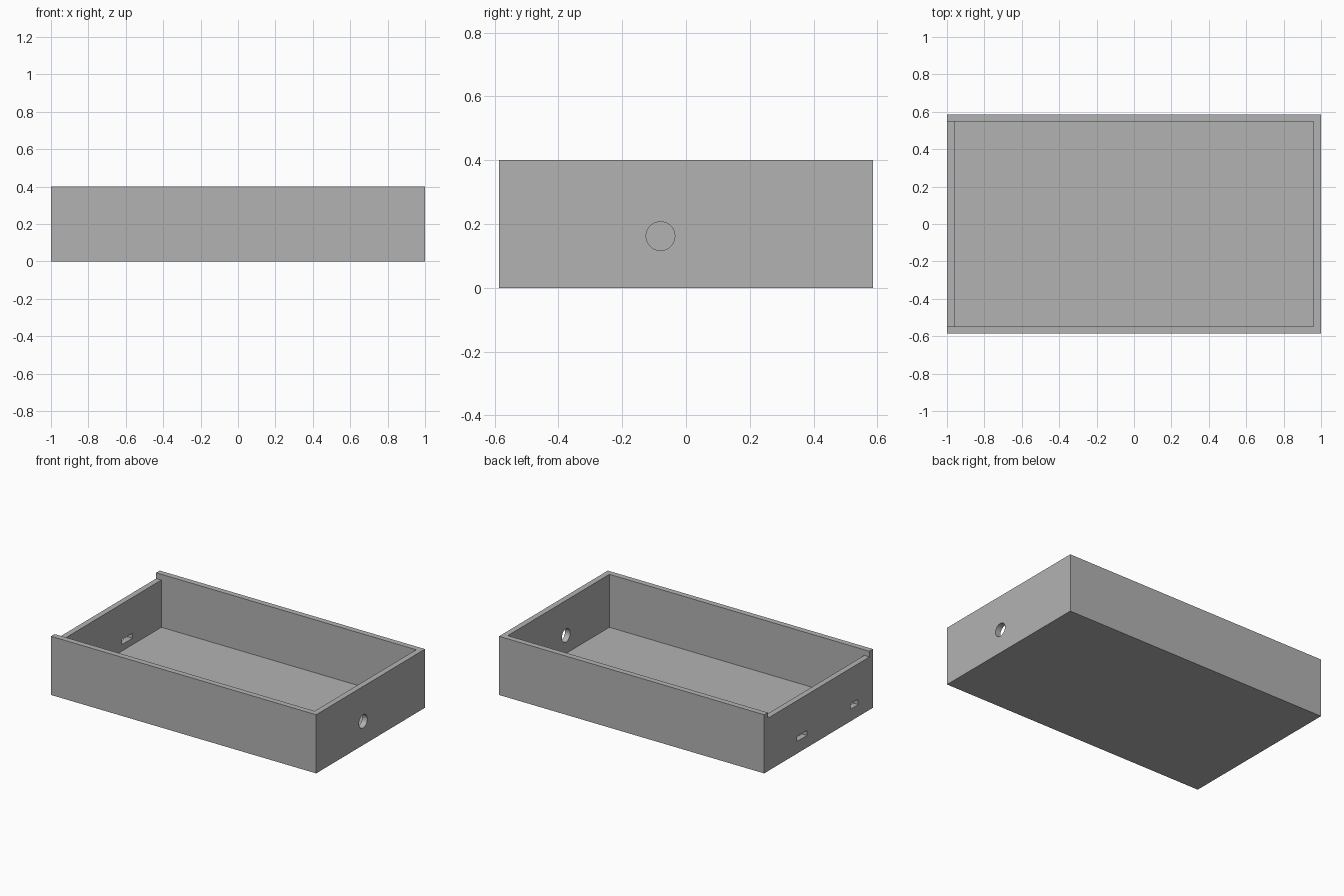
import bpy
import math

default = bpy.data.objects.get("Cube")
if default:
    bpy.data.objects.remove(default, do_unlink=True)

# Overall dimensions
HX, HY, H, WALL = 1.0, 0.586, 0.4, 0.039
IX, IY = HX - WALL, HY - WALL

grey = bpy.data.materials.new("plain grey")
grey.use_nodes = True
colour = (0.45, 0.45, 0.45, 1)
grey.diffuse_color = colour
grey.node_tree.nodes["Principled BSDF"].inputs["Base Color"].default_value = colour


def box(name, x, y, z):
    """Box from (min, max) ranges on each axis."""
    bpy.ops.mesh.primitive_cube_add(size=1, location=[sum(r) / 2 for r in (x, y, z)])
    ob = bpy.context.object
    ob.name = name
    ob.scale = [r[1] - r[0] for r in (x, y, z)]
    bpy.ops.object.transform_apply(location=True, rotation=True, scale=True)
    ob.data.materials.append(grey)
    return ob


def cut(target, cutter):
    """Subtract the cutter and remove it."""
    cutter.hide_render = True
    mod = target.modifiers.new(cutter.name, 'BOOLEAN')
    mod.operation = 'DIFFERENCE'
    mod.solver = 'EXACT'
    mod.object = cutter
    bpy.context.view_layer.objects.active = target
    bpy.ops.object.modifier_apply(modifier=mod.name)
    bpy.data.objects.remove(cutter, do_unlink=True)


# Open tray
tray = box("enclosure_tray", (-HX, HX), (-HY, HY), (0, H))
cut(tray, box("cavity", (-IX, IX), (-IY, IY), (WALL, H + 0.2)))

# Lowered end wall
cut(tray, box("end_notch", (-HX - 0.1, -IX + 0.1), (-IY, IY), (H - WALL, H + 0.1)))

# Port slots through the lowered end wall
for y, width, height in ((0.18, 0.11, 0.034), (-0.385, 0.084, 0.036)):
    cut(tray, box("port_slot", (-HX - 0.1, -IX + 0.1),
                  (y - width / 2, y + width / 2), (0.1 - height / 2, 0.1 + height / 2)))

# Round hole through the opposite end wall
bpy.ops.mesh.primitive_cylinder_add(vertices=48, radius=0.045, depth=0.3,
                                    location=(HX, -0.08, 0.162),
                                    rotation=(0, math.pi / 2, 0))
hole = bpy.context.object
hole.name = "cable_hole"
hole.data.materials.append(grey)
cut(tray, hole)

# Smooth hole, crisp box edges
bpy.ops.object.select_all(action='DESELECT')
tray.select_set(True)
bpy.context.view_layer.objects.active = tray
bpy.ops.object.shade_smooth_by_angle(angle=math.radians(30))
